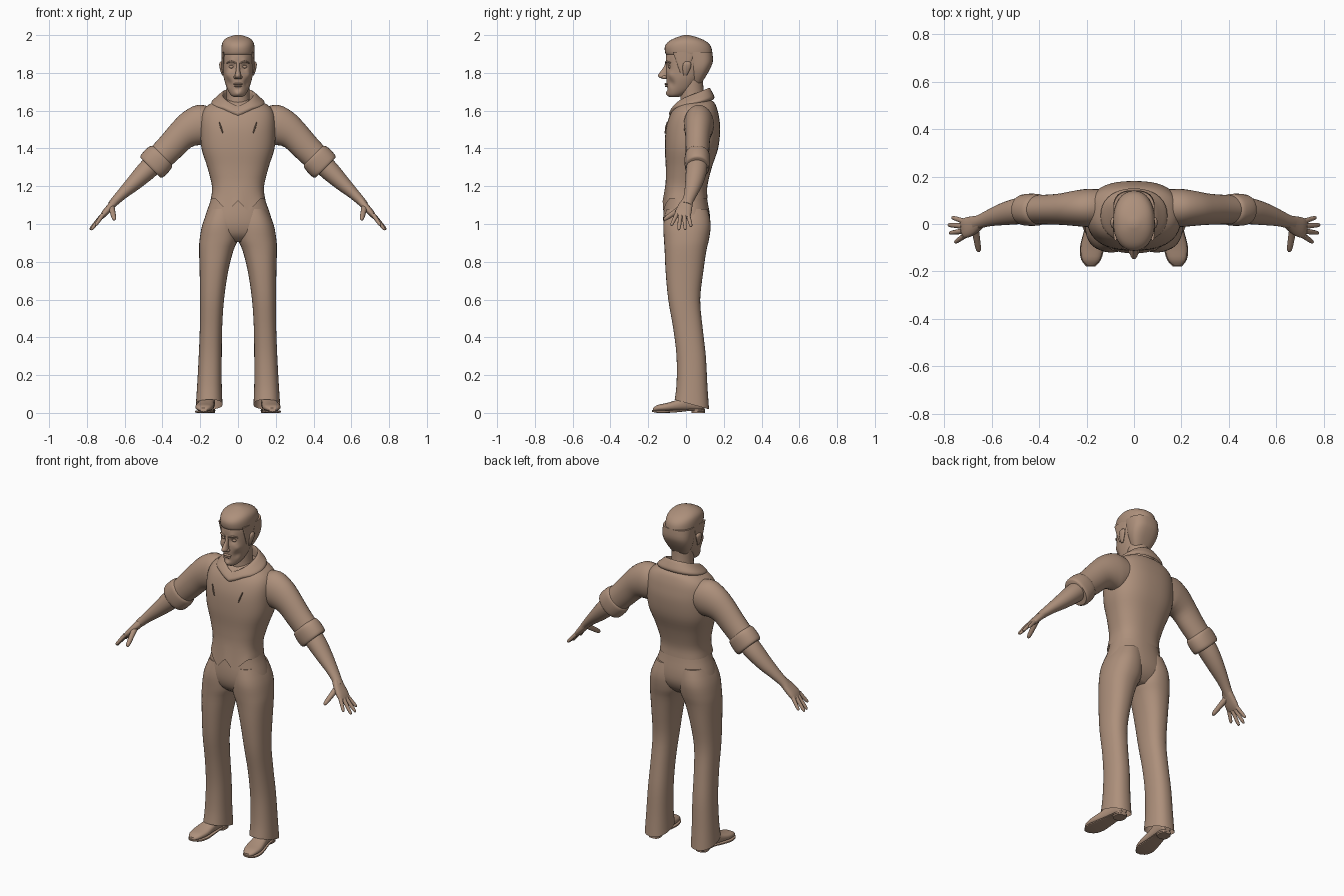
import bpy, bmesh, math
from mathutils import Vector

MAT = bpy.data.materials.new("clay_brown")
MAT.diffuse_color = (0.42, 0.28, 0.2, 1)


def spline(rows, steps):
    """Catmull-Rom interpolation of number rows."""
    out = []
    for i in range(len(rows) - 1):
        quad = rows[max(i - 1, 0)], rows[i], rows[i + 1], rows[min(i + 2, len(rows) - 1)]
        for s in range(steps):
            t = s / steps
            out.append([b + 0.5 * t * (c - a + t * (2*a - 5*b + 4*c - d + t * (3*(b - c) + d - a)))
                        for a, b, c, d in zip(*quad)])
    return out + [rows[-1]]


def loft(name, rings, sides=28, power=2.0, steps=3, caps=(True, True), mirror=False, shape=None, angle=45):
    """Skin superelliptic rings, each a 9-number row: centre, half axis u, half axis v."""
    bm = bmesh.new()
    loops = []
    for row in spline(rings, steps):
        c, u, v = Vector(row[:3]), Vector(row[3:6]), Vector(row[6:])
        loop = []
        for k in range(sides):
            a = 2 * math.pi * k / sides
            ca, sa = math.cos(a), math.sin(a)
            p = c + u * math.copysign(abs(ca) ** (2 / power), ca) + v * math.copysign(abs(sa) ** (2 / power), sa)
            loop.append(bm.verts.new(shape(p) if shape else p))
        loops.append(loop)
    for a, b in zip(loops, loops[1:]):
        for k in range(sides):
            j = (k + 1) % sides
            bm.faces.new((a[k], a[j], b[j], b[k]))
    if caps[0]:
        bm.faces.new(loops[0][::-1])
    if caps[1]:
        bm.faces.new(loops[-1])
    bmesh.ops.recalc_face_normals(bm, faces=bm.faces)
    mesh = bpy.data.meshes.new(name)
    bm.to_mesh(mesh)
    bm.free()
    mesh.materials.append(MAT)
    ob = bpy.data.objects.new(name, mesh)
    bpy.context.collection.objects.link(ob)
    bpy.ops.object.select_all(action='DESELECT')
    bpy.context.view_layer.objects.active = ob
    ob.select_set(True)
    bpy.ops.object.shade_smooth_by_angle(angle=math.radians(angle))
    if mirror:
        ob.modifiers.new("mirror", 'MIRROR').use_mirror_merge = False
    return ob


def stack(rows):
    """Level rings from z, x inner, x outer, y front, y back."""
    return [((a + b) / 2, (f + k) / 2, z, (b - a) / 2, 0, 0, 0, (k - f) / 2, 0) for z, a, b, f, k in rows]


def body(rows):
    """Level rings centred on x = 0 from z, half width, y front, y back."""
    return stack([(z, -w, w, f, k) for z, w, f, k in rows])


def limb(rows):
    """Rings square to a path from x, y, z, thickness radius, y radius."""
    pts = [Vector(r[:3]) for r in rows]
    out = []
    for i, r in enumerate(rows):
        t = (pts[min(i + 1, len(pts) - 1)] - pts[max(i - 1, 0)]).normalized()
        u = Vector((0, 1, 0)).cross(t).normalized()
        out.append((*pts[i], *(u * r[3]), *(t.cross(u) * r[4])))
    return out


def blob(name, c, r, mirror=False):
    """Small ellipsoid."""
    rows = [(c[2] + r[2] * math.sin(t), c[0] - r[0] * math.cos(t), c[0] + r[0] * math.cos(t),
             c[1] - r[1] * math.cos(t), c[1] + r[1] * math.cos(t)) for t in [-1.5 + 0.375 * i for i in range(9)]]
    loft(name, stack(rows), 14, steps=1, mirror=mirror)


# Head with eye sockets, cheekbones, brow and chin pressed into it
DENTS = [((0.034, -0.1, 1.832), 0.017, (0, 0.014, 0)), ((0.035, -0.1, 1.86), 0.016, (0, -0.006, 0)),
         ((0.05, -0.08, 1.745), 0.022, (-0.006, 0.006, 0)), ((0, -0.1, 1.69), 0.018, (0, -0.01, 0)),
         ((0, -0.1, 1.713), 0.011, (0, 0.006, 0)), ((0.055, -0.08, 1.79), 0.018, (0.003, -0.005, 0))]


def face(p):
    q = p.copy()
    s = 1 if p.x >= 0 else -1
    for c, r, d in DENTS:
        w = math.exp(-(Vector((abs(p.x), p.y, p.z)) - Vector(c)).length_squared / (r * r))
        q += Vector((d[0] * s, d[1], d[2])) * w
    return q


loft("head", body([(1.672, .022, -.085, -.04), (1.685, .04, -.096, -.005), (1.715, .057, -.1, .04),
                   (1.76, .072, -.104, .075), (1.80, .079, -.105, .1), (1.85, .083, -.106, .12),
                   (1.90, .082, -.104, .125), (1.95, .07, -.08, .1)]), 64, 2.15, 6, shape=face)
loft("hair_cap", body([(1.895, .083, -.098, .138), (1.903, .087, -.109, .14), (1.94, .087, -.112, .132),
                       (1.968, .079, -.09, .105), (1.988, .055, -.05, .06), (2.0, .015, -.012, .015)]), 32, 2.2)
loft("hair_back", body([(1.745, .05, .02, .082), (1.78, .069, .018, .104), (1.82, .083, .012, .127),
                        (1.86, .087, .0, .142), (1.91, .087, -.03, .14)]), 32, 2.6)
loft("sideburn", stack([(1.80, .07, .082, -.03, -.012), (1.84, .072, .088, -.045, .02),
                        (1.91, .07, .087, -.07, .05)]), 16, 2.6, mirror=True)
loft("nose", body([(1.768, .010, -.122, -.09), (1.775, .017, -.142, -.09), (1.786, .0165, -.149, -.09),
                   (1.80, .013, -.141, -.09), (1.83, .009, -.119, -.085), (1.86, .010, -.107, -.085)]), 18)
blob("nostril", (.014, -.115, 1.777), (.009, .014, .009), True)
blob("eye", (.034, -.083, 1.832), (.014, .012, .009), True)
loft("eyebrow", limb([(.014, -.108, 1.853, .003, .004), (.035, -.104, 1.86, .005, .005),
                      (.058, -.083, 1.853, .003, .004)]), 10, mirror=True)
blob("upper_lip", (0, -.102, 1.741), (.026, .012, .006))
blob("lower_lip", (0, -.101, 1.73), (.021, .012, .006))
loft("ear", stack([(1.785, .074, .083, -.012, .004), (1.80, .076, .09, -.016, .012), (1.83, .078, .098, -.018, .026),
                   (1.85, .078, .099, -.014, .027), (1.86, .079, .092, -.004, .018)]), 16, mirror=True)
loft("neck", body([(1.58, .075, -.035, .115), (1.66, .062, -.03, .1), (1.72, .06, -.03, .092),
                   (1.78, .06, -.02, .09)]))

# Folded shirt collar, lower at the front
loft("collar", [(0, .04, 1.61, .075, 0, 0, 0, .078, .03), (0, .038, 1.675, .078, 0, 0, 0, .08, .033),
                (0, .037, 1.687, .088, 0, 0, 0, .088, .033), (0, .036, 1.67, .112, 0, 0, 0, .102, .03),
                (0, .035, 1.645, .14, 0, 0, 0, .115, .028), (0, .035, 1.63, .136, 0, 0, 0, .11, .028)],
     36, 2.2, caps=(False, False),
     shape=lambda p: p + Vector((0, -.01, -.03)) * max(0, 1 - abs(p.x) / .08) * (p.y < 0))


# Waistcoat with two hem points at the front
def hem(p):
    low = max(0, min(1, (1.22 - p.z) / .09))
    if p.y < -.02:
        p.z -= low * .075 * max(0, 1 - abs(abs(p.x) - .055) / .065)
        p.y -= low * .012
    return p


loft("waistcoat", body([(1.135, .143, -.112, .114), (1.2, .138, -.108, .113), (1.3, .162, -.107, .137),
                        (1.4, .193, -.112, .17), (1.5, .2, -.107, .181), (1.57, .196, -.088, .174),
                        (1.615, .175, -.062, .163), (1.645, .13, -.03, .148), (1.66, .08, .0, .125)]),
     48, 2.5, 4, caps=(False, True), shape=hem)
blob("button", (0, -.11, 1.165), (.012, .006, .006))
loft("chest_pleat", limb([(.10, -.099, 1.54, .002, .003), (.09, -.107, 1.51, .004, .004),
                          (.08, -.11, 1.48, .002, .003)]), 8, mirror=True)

# Trousers: hips and flared legs
loft("hips", body([(1.19, .132, -.103, .105), (1.12, .147, -.112, .114), (1.05, .171, -.12, .126),
                   (.99, .184, -.118, .126), (.94, .17, -.1, .105), (.905, .1, -.06, .07)]), 40, 2.3)
loft("trouser_leg", stack([(1.08, .0, .155, -.105, .115), (1.0, -.003, .188, -.12, .131),
                           (.92, .0, .203, -.117, .122), (.86, .024, .206, -.113, .108),
                           (.75, .052, .203, -.108, .092), (.6, .074, .201, -.094, .075),
                           (.45, .084, .202, -.068, .088), (.3, .086, .208, -.05, .105),
                           (.15, .086, .216, -.05, .113), (.045, .082, .223, -.06, .122)]),
     32, 2.3, caps=(True, False), mirror=True,
     shape=lambda p: p - Vector((0, 0, max(0, .16 - p.z) * .22 * (p.y - .03) / .09)))


# Shoes with separate soles and heels, splayed slightly outward
def shoe(name, rows, **kw):
    loft(name, [(x, y, (a + b) / 2, w, 0, 0, 0, 0, (b - a) / 2) for y, x, w, a, b in rows], mirror=True, **kw)


shoe("shoe_upper", [(.098, .155, .022, .02, .075), (.08, .156, .034, .012, .1), (.02, .162, .038, .012, .1),
                    (-.04, .17, .043, .012, .072), (-.1, .177, .048, .01, .053), (-.15, .181, .038, .01, .042),
                    (-.174, .182, .018, .01, .026)], sides=24, power=2.5)
shoe("shoe_sole", [(.1, .155, .02, .008, .018), (.08, .156, .036, .006, .019), (.02, .162, .037, .01, .02),
                   (-.04, .17, .044, .004, .016), (-.1, .177, .051, 0, .014), (-.15, .181, .042, 0, .014),
                   (-.18, .182, .018, .006, .014)], sides=20, power=4)
loft("shoe_heel", stack([(0, .122, .19, .03, .1), (.02, .122, .19, .03, .1)]), 20, 2.8, mirror=True)

# Sleeves, rolled cuffs and forearms
loft("sleeve", limb([(.12, .07, 1.53, .085, .075), (.19, .068, 1.525, .108, .08), (.245, .066, 1.505, .098, .075),
                     (.30, .063, 1.468, .081, .067), (.36, .061, 1.405, .075, .063),
                     (.445, .06, 1.32, .07, .06)]), mirror=True)
loft("rolled_cuff", limb([(.40, .06, 1.365, .069, .06), (.408, .06, 1.357, .08, .066), (.43, .06, 1.333, .085, .068),
                          (.455, .06, 1.306, .083, .066), (.463, .06, 1.298, .074, .06),
                          (.455, .06, 1.306, .06, .052)][:5]), power=2.2, mirror=True)
loft("forearm", limb([(.44, .06, 1.325, .055, .055), (.49, .054, 1.277, .052, .055), (.55, .042, 1.218, .042, .047),
                      (.61, .025, 1.162, .03, .035), (.65, .01, 1.122, .024, .029),
                      (.67, .002, 1.1, .021, .032)]), mirror=True)

# Hands: palm, four spread fingers and a thumb
loft("palm", limb([(.65, .008, 1.122, .021, .028), (.675, -.004, 1.092, .019, .038), (.705, -.015, 1.058, .017, .043),
                   (.723, -.02, 1.036, .011, .039)]), 24, 2.5, mirror=True)
FINGERS = [((.715, -.05, 1.05), (.755, -.078, .992)), ((.722, -.03, 1.042), (.778, -.038, .968)),
           ((.722, -.009, 1.042), (.784, -.004, .97)), ((.712, .01, 1.05), (.768, .028, .985)),
           ((.67, -.02, 1.09), (.654, -.117, 1.022))]
for i, (a, b) in enumerate(FINGERS):
    a, b = Vector(a), Vector(b)
    thick = .0145 if i == 4 else .0105
    rows = [(*a.lerp(b, t), thick * k, thick * k) for t, k in ((0, 1.15), (.4, 1), (.8, .85), (.95, .6), (1, .2))]
    loft("thumb" if i == 4 else "finger_%d" % (i + 1), limb(rows), 12, steps=2, mirror=True)
